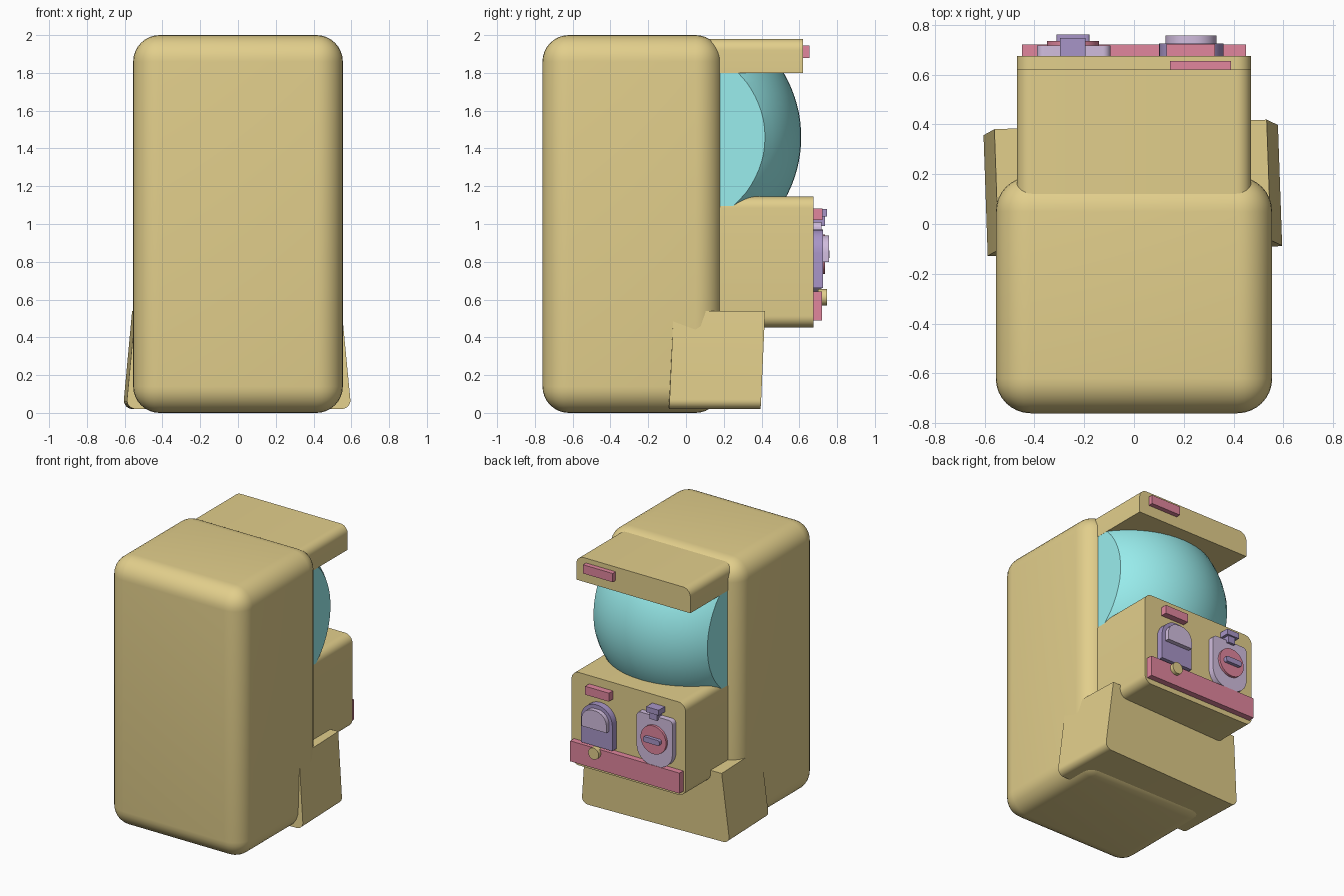
import bpy, bmesh
from math import sin, cos, pi, radians
from mathutils import Vector, Matrix

if "Cube" in bpy.data.objects:
    bpy.data.objects.remove(bpy.data.objects["Cube"])


def material(name, rgb):
    m = bpy.data.materials.new(name)
    m.diffuse_color = (*rgb, 1)
    m.use_nodes = True
    m.node_tree.nodes["Principled BSDF"].inputs["Base Color"].default_value = m.diffuse_color
    return m


TAN = material("tan", (0.76, 0.62, 0.26))
CYAN = material("cyan", (0.32, 0.85, 0.85))
PINK = material("pink", (0.75, 0.24, 0.34))
PURPLE = material("purple", (0.39, 0.30, 0.57))
LILAC = material("lilac", (0.64, 0.51, 0.73))


def finish(bm, name, mat):
    bmesh.ops.recalc_face_normals(bm, faces=bm.faces)
    me = bpy.data.meshes.new(name)
    bm.to_mesh(me)
    bm.free()
    ob = bpy.data.objects.new(name, me)
    bpy.context.collection.objects.link(ob)
    me.materials.append(mat)
    bpy.context.view_layer.objects.active = ob
    bpy.ops.object.select_all(action='DESELECT')
    ob.select_set(True)
    bpy.ops.object.shade_smooth_by_angle(angle=radians(35))
    return ob


def outline(x0, x1, z0, z1, bottom=0.0, top=0.0, n=8):
    """Rectangle in xz with rounded bottom and top corners."""
    pts = []
    for sx, sz, r, a in ((-1, -1, bottom, pi), (1, -1, bottom, 1.5 * pi),
                         (1, 1, top, 0), (-1, 1, top, .5 * pi)):
        cx = x0 + r if sx < 0 else x1 - r
        cz = z0 + r if sz < 0 else z1 - r
        steps = n if r else 0
        for i in range(steps + 1):
            t = a + (.5 * pi * i / steps if steps else 0)
            pts.append((cx + r * cos(t), cz + r * sin(t)))
    return pts


def prism(name, pts, y0, y1, mat, warp=None):
    """Extrude an xz outline along y, optionally moving each point."""
    bm = bmesh.new()
    face = bm.faces.new([bm.verts.new((x, y0, z)) for x, z in pts])
    new = bmesh.ops.extrude_face_region(bm, geom=[face])['geom']
    for v in new:
        if isinstance(v, bmesh.types.BMVert):
            v.co.y = y1
    bmesh.ops.remove_doubles(bm, verts=bm.verts, dist=1e-5)
    if warp:
        for v in bm.verts:
            v.co = warp(v.co)
    return finish(bm, name, mat)


def disc_outline(x, z, r, n=32):
    return [(x + r * cos(2 * pi * i / n), z + r * sin(2 * pi * i / n)) for i in range(n)]


# Main cabinet, rounded on every edge
bm = bmesh.new()
bmesh.ops.create_cube(bm, size=1)
for v in bm.verts:
    v.co = Vector((v.co.x * 1.11, v.co.y * .95 - .285, v.co.z * 2 + 1))
bmesh.ops.bevel(bm, geom=bm.edges[:], offset=.14, segments=8, profile=.5, affect='EDGES')
finish(bm, "cabinet", TAN)

# Globe: sphere trimmed flat at the sides, top, bottom and back
bm = bmesh.new()
bmesh.ops.create_uvsphere(bm, u_segments=64, v_segments=48, radius=.67,
                          matrix=Matrix.Translation((0, -.06, 1.46)))
for co, no in (((.469, 0, 0), (1, 0, 0)), ((-.469, 0, 0), (-1, 0, 0)),
               ((0, 0, 1.83), (0, 0, 1)), ((0, 0, 1.08), (0, 0, -1)), ((0, .1, 0), (0, -1, 0))):
    cut = bmesh.ops.bisect_plane(bm, geom=bm.verts[:] + bm.edges[:] + bm.faces[:],
                                 plane_co=co, plane_no=no, clear_outer=True)['geom_cut']
    bmesh.ops.edgeloop_fill(bm, edges=[e for e in cut if isinstance(e, bmesh.types.BMEdge)])
finish(bm, "globe", CYAN)

# Hood above and control box below the globe
prism("hood", outline(-.47, .47, 1.80, 1.98, top=.06), 0, .62, TAN)
prism("control_box", outline(-.47, .47, .453, 1.145, .06, .06), 0, .675, TAN)


# Collecting tray: flared downward, raked and slightly turned
def tray_warp(co):
    t = (.54 - co.z) / .52
    p = Vector((co.x * (1 + .09 * t), co.y - .025 * t, co.z))
    return Matrix.Rotation(radians(2), 3, 'Z') @ p


prism("tray", outline(-.547, .547, .02, .54, bottom=.05), -.085, .40, TAN, tray_warp)

# Trim bars
prism("hood_badge", outline(.145, .39, 1.88, 1.945), .6, .655, PINK)
prism("upper_trim", outline(.13, .325, 1.02, 1.083), .65, .722, PINK)
prism("lower_trim", outline(-.45, .45, .49, .642), .65, .72, PINK)
prism("lower_trim_button", disc_outline(.24, .612, .043), .7, .747, TAN)

# Dispensing door
prism("door_frame", outline(.10, .36, .66, .97, top=.125), .65, .724, PURPLE)
prism("door_flap", outline(.126, .332, .80, .94, top=.09), .7, .757, LILAC)

# Coin mechanism
prism("coin_plate", outline(-.39, -.095, .64, 1.01, .12, .03), .65, .717, LILAC)
prism("dial", disc_outline(-.245, .84, .105), .7, .735, PINK)
prism("dial_handle", outline(-.312, -.178, .82, .86, .012, .012), .72, .76, PURPLE)
prism("coin_slot", outline(-.298, -.195, 1.04, 1.08), .65, .747, PURPLE)
prism("coin_slot_stem", outline(-.275, -.215, .99, 1.05), .65, .735, PURPLE)
